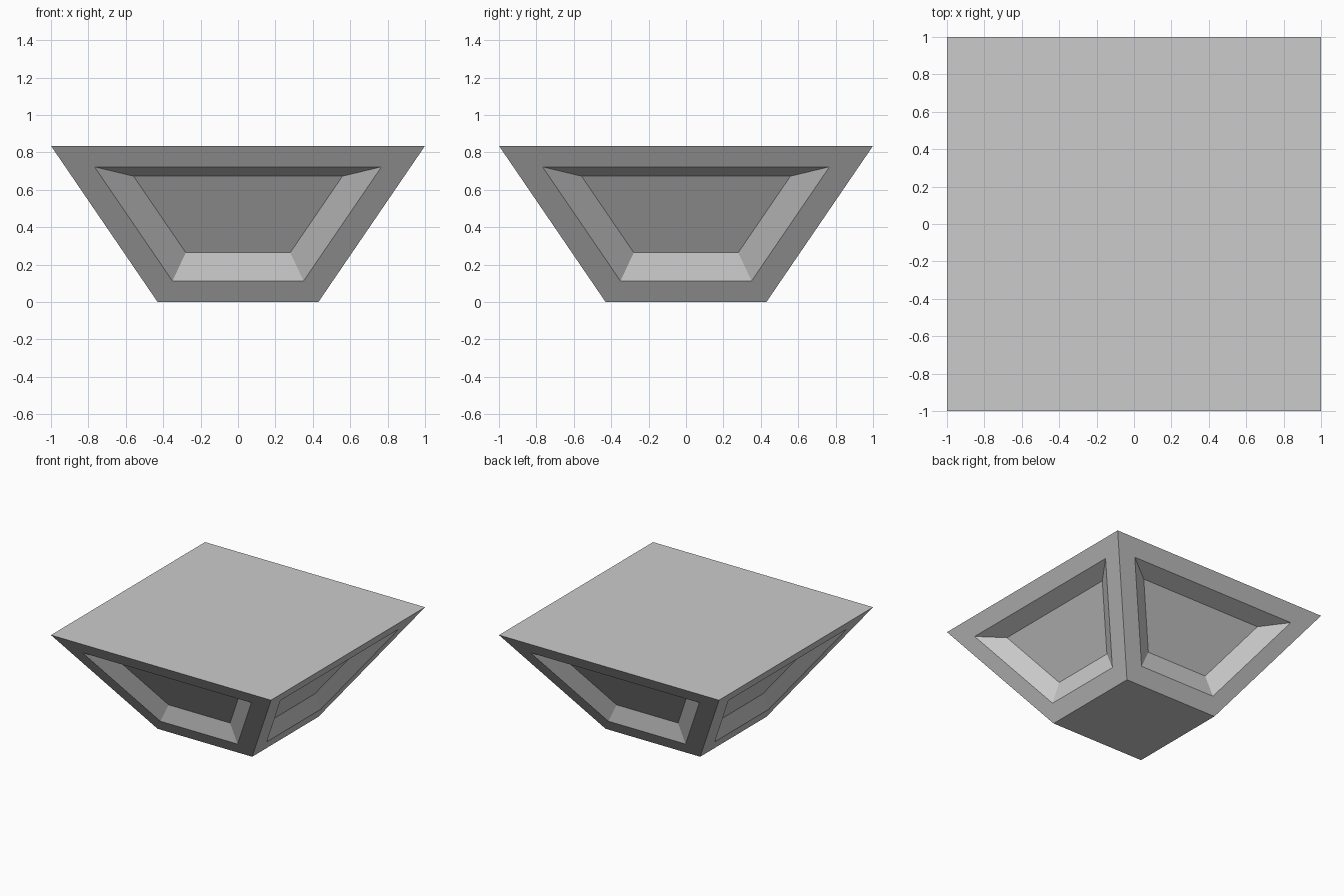
import bpy
import bmesh

TOP_HALF, BOTTOM_HALF, HEIGHT = 1.0, 0.43, 0.835
RIM_WIDTH, BEVEL_WIDTH, RECESS_DEPTH = 0.136, 0.122, 0.09

cube = bpy.data.objects.get("Cube")
if cube:
    bpy.data.objects.remove(cube, do_unlink=True)

# Plain grey material
grey = bpy.data.materials.new("plain_grey")
grey.use_nodes = True
colour = (0.6, 0.6, 0.6, 1)
grey.diffuse_color = colour
for node in grey.node_tree.nodes:
    if node.type == "BSDF_PRINCIPLED":
        node.inputs["Base Color"].default_value = colour

# Block that tapers towards its base
bm = bmesh.new()
bmesh.ops.create_cube(bm, size=2)
for v in bm.verts:
    upper = v.co.z > 0
    half = TOP_HALF if upper else BOTTOM_HALF
    v.co = (v.co.x * half, v.co.y * half, HEIGHT if upper else 0)
bm.normal_update()

# Flat rim, then a bevelled recess, on each of the four sloping sides
sides = [f for f in bm.faces if abs(f.normal.z) < 0.9]
bmesh.ops.inset_individual(bm, faces=sides, thickness=RIM_WIDTH,
                           use_even_offset=True)
bm.normal_update()
bmesh.ops.inset_individual(bm, faces=sides, thickness=BEVEL_WIDTH,
                           depth=-RECESS_DEPTH, use_even_offset=True)
bm.normal_update()

mesh = bpy.data.meshes.new("tapered_block")
bm.to_mesh(mesh)
bm.free()
mesh.materials.append(grey)
block = bpy.data.objects.new("tapered_block", mesh)
bpy.context.collection.objects.link(block)
